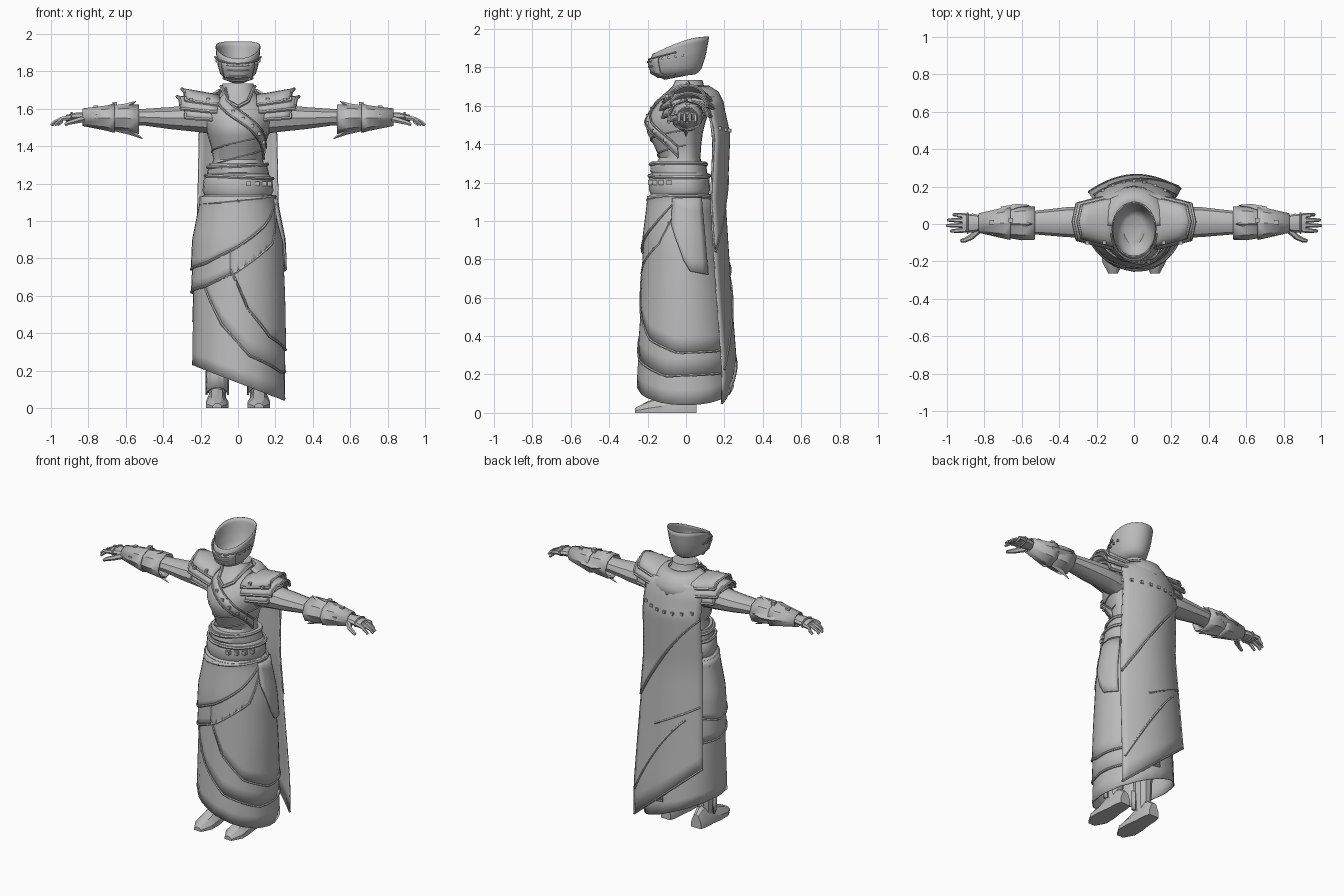
import bpy, bmesh, math
from math import sin, cos, pi, radians
from mathutils import Vector

cube = bpy.data.objects.get("Cube")
if cube:
    bpy.data.objects.remove(cube)

grey = bpy.data.materials.new("plain grey")
grey.use_nodes = True
grey.diffuse_color = (0.5, 0.5, 0.5, 1)
grey.node_tree.nodes["Principled BSDF"].inputs["Base Color"].default_value = (0.5, 0.5, 0.5, 1)


def finish(name, bm, thick=0, mirror=False, angle=35):
    bmesh.ops.recalc_face_normals(bm, faces=bm.faces)
    me = bpy.data.meshes.new(name)
    bm.to_mesh(me)
    bm.free()
    me.materials.append(grey)
    me.shade_smooth()
    me.set_sharp_from_angle(angle=radians(angle))
    ob = bpy.data.objects.new(name, me)
    bpy.context.collection.objects.link(ob)
    if thick:
        mod = ob.modifiers.new("Thickness", "SOLIDIFY")
        mod.thickness, mod.offset = thick, 0
    if mirror:
        ob.modifiers.new("Mirror", "MIRROR")
    return ob


def add_rows(bm, rows, closed=False, caps=False):
    vs = [[bm.verts.new(p) for p in row] for row in rows]
    n = len(vs[0])
    for a, b in zip(vs, vs[1:]):
        for i in range(n if closed else n - 1):
            j = (i + 1) % n
            bm.faces.new((a[i], a[j], b[j], b[i]))
    if caps:
        bm.faces.new(vs[0])
        bm.faces.new(vs[-1])


def sheet(name, rows, closed=False, caps=False, **kw):
    bm = bmesh.new()
    add_rows(bm, rows, closed, caps)
    return finish(name, bm, **kw)


def tubes(name, paths, r=0.007, tip=None, n=6, **kw):
    """Round strips along paths, optionally tapering to a tip radius."""
    bm = bmesh.new()
    for path in paths:
        pts = [Vector(p) for p in path]
        rows = []
        for i, p in enumerate(pts):
            d = (pts[min(i + 1, len(pts) - 1)] - pts[max(i - 1, 0)]).normalized()
            side = d.cross(Vector((0, 0, 1)) if abs(d.z) < 0.9 else Vector((0, 1, 0))).normalized()
            up = side.cross(d)
            k = r if tip is None else r + (tip - r) * i / (len(pts) - 1)
            rows.append([p + (side * cos(t * 2 * pi / n) + up * sin(t * 2 * pi / n)) * k for t in range(n)])
        add_rows(bm, rows, True, True)
    return finish(name, bm, **kw)


def studs(name, points, size=0.018, **kw):
    bm = bmesh.new()
    for p in points:
        made = bmesh.ops.create_cube(bm, size=size)["verts"]
        bmesh.ops.translate(bm, verts=made, vec=p)
    return finish(name, bm, **kw)


def lerp(table, t):
    """Piecewise linear lookup in rows of (key, value, ...)."""
    if t <= table[0][0]:
        return table[0][1:]
    for a, b in zip(table, table[1:]):
        if t <= b[0]:
            k = (t - a[0]) / (b[0] - a[0])
            return [p + (q - p) * k for p, q in zip(a[1:], b[1:])]
    return table[-1][1:]


def body(table, deg, z, off=0.0):
    """Point on a draped form; 0 degrees is the front, 90 the model's left."""
    rx, yf, yb = lerp(table, z)
    a = radians(deg)
    return Vector(((rx + off) * sin(a), -cos(a) * ((-yf if cos(a) > 0 else yb) + off), z))


def steps(a, b, n):
    return [a + (b - a) * i / n for i in range(n + 1)]


# Skirt with slanted hem
SKIRT = [(0, .25, -.255, .255), (.2, .243, -.248, .238), (.6, .236, -.222, .205), (.9, .222, -.205, .16),
         (1.1, .182, -.18, .125), (1.2, .18, -.18, .115), (1.3, .15, -.175, .1)]


def hem(deg):
    return .135 - .095 * sin(radians(deg))


sheet("skirt", [[body(SKIRT, d, hem(d) + (1.14 - hem(d)) * v, .003 * cos(radians(d * 12)))
                 for d in range(0, 360, 12)] for v in steps(0, 1, 14)], closed=True, thick=.006)

# Wrapped skirt layers with raised borders
WRAPS = [("upper_wrap", [(-180, .82), (-90, .74), (-45, .77), (0, .86), (40, .98), (78, 1.12)], .02),
         ("second_wrap", [(-180, .6), (-90, .62), (-45, .65), (0, .73), (50, .88), (80, 1.1)], .013),
         ("left_wrap", [(-10, .74), (0, .66), (12, .53), (42, .38), (80, .31), (130, .32), (180, .38)], .013),
         ("lower_wrap", [(-46, .64), (-21, .45), (14, .28), (65, .19), (120, .2), (180, .22)], .007)]
for name, edge, off in WRAPS:
    degs = steps(edge[0][0], edge[-1][0], 26)
    low = [lerp(edge, d)[0] for d in degs]
    sheet(name, [[body(SKIRT, d, z + (1.13 - z) * v, off) for d, z in zip(degs, low)]
                 for v in steps(0, 1, 10)], thick=.007)
    tubes(name + "_border", [[body(SKIRT, d, z, off + .002) for d, z in zip(degs, low)]], .007)

# Side tabard
TAB = [(70, .98), (92, .74), (122, .72)]
sheet("side_tabard", [[body(SKIRT, d, lerp(TAB, d)[0] * (1 - v) + 1.12 * v, .027) for d in steps(70, 122, 6)]
                      for v in steps(0, 1, 6)], thick=.012)

# Belt and waist rolls
BELT = [(1.08, .195, -.197, .135), (1.13, .195, -.195, .13), (1.14, .18, -.185, .12), (1.16, .19, -.192, .125),
        (1.23, .182, -.192, .122), (1.25, .165, -.18, .11), (1.26, .165, -.187, .11), (1.31, .152, -.18, .1)]
sheet("belt", [[body(BELT, d, r[0]) for d in range(0, 360, 15)] for r in BELT], closed=True, caps=True)
for name, z, slope in (("top_roll", 1.295, .008), ("middle_roll", 1.235, -.008), ("bottom_roll", 1.11, .02)):
    tubes(name, [[body(BELT, d, z + slope * sin(radians(d)), .003) for d in range(0, 361, 15)]], .01)
studs("belt_studs", [body(BELT, d, 1.2, .003) for d in (18, 33, 48, 63)], .024)

# Torso and neck
TORSO = [(1.27, .15, -.17, .09), (1.33, .132, -.14, .075), (1.4, .145, -.17, .08), (1.46, .163, -.203, .088),
         (1.51, .178, -.208, .1), (1.57, .19, -.18, .12), (1.63, .165, -.135, .13), (1.665, .105, -.105, .115),
         (1.7, .085, -.07, .095), (1.735, .082, -.055, .085)]
sheet("torso", [[body(TORSO, d, r[0]) for d in range(0, 360, 15)] for r in TORSO], closed=True, caps=True)

# Chest sash, collar and seams
SASH = [(-45, 1.68), (-15, 1.6), (20, 1.52), (50, 1.44), (75, 1.36)]


def sash(d, dz, off):
    return body(TORSO, d, lerp(SASH, d)[0] + dz, off)


sheet("chest_sash", [[sash(d, dz, .008) for d in steps(-45, 75, 14)] for dz in (-.03, 0, .03)], thick=.009)
tubes("sash_borders", [[sash(d, dz, .011) for d in steps(-45, 75, 14)] for dz in (-.03, .03)], .006)
studs("sash_studs", [sash(d, 0, .012) for d in (-8, 8, 24, 40, 56)], .017)
tubes("collar_folds", [[body(TORSO, s * d, z, .008) for d, z in ((0, 1.61), (20, 1.64), (50, 1.69), (100, 1.72))]
                       for s in (1, -1)], .01)
tubes("bodice_seams", [[body(TORSO, d, z + d * .0006, .003) for d in range(-90, 91, 10)]
                       for z in (1.34, 1.42)], .004)

# Cape with a layered upper half
CAPE = [(.05, .25, .262), (.25, .25, .262), (.6, .238, .235), (1.1, .215, .203), (1.45, .208, .218),
        (1.58, .205, .19), (1.68, .17, .15)]


def cape(u, z, off=0.0):
    w, y = lerp(CAPE, z)
    return Vector((w * u, y + off - .075 * u * u, z))


def cape_layer(name, low, off):
    us = steps(-1, 1, 14)
    sheet(name, [[cape(u, low(u) + (1.66 - .03 * u * u - low(u)) * v, off) for u in us] for v in steps(0, 1, 14)],
          thick=.008)
    tubes(name + "_border", [[cape(u, low(u), off) for u in us]], .007)


cape_layer("cape", lambda u: .26 - .21 * u, 0)
cape_layer("cape_overlay", lambda u: 1.14 - .3 * u + .05 * (1 - u * u), .009)
tubes("cape_folds", [[cape(u, .62 - .32 * u - .1 * u * u, .005) for u in steps(-.6, .95, 10)],
                     [cape(u, .75 - .12 * u, .005) for u in steps(-.95, .3, 6)]], .007)
studs("cape_studs", [cape(u, 1.47 + .02 * u * u, .014) for u in steps(-.8, .8, 6)], .018)
COWL = [(1.56, .2, -.1, .2), (1.62, .2, -.1, .19), (1.67, .15, -.1, .165), (1.7, .1, -.08, .115)]
sheet("cowl", [[body(COWL, d, r[0]) for d in steps(85, 275, 14)] for r in COWL], thick=.012)

# Open helm with tilted rim
HELM = [(0, .055, -.11, .045, 1.738, 1.765), (.2, .09, -.17, .075, 1.765, 1.785),
        (.55, .11, -.19, .1, 1.825, 1.86), (1, .117, -.172, .118, 1.868, 1.96)]


def helm(d, v, off=0.0):
    rx, yf, yb, zf, zb = lerp(HELM, v)
    a = radians(d)
    mid, half = (yf + yb) / 2, (yb - yf) / 2
    return Vector(((rx + off) * sin(a), mid - (half + off) * cos(a), zf + (zb - zf) * sin((1 - cos(a)) * pi / 4)))


helm_rows = [[helm(d, v) for d in range(0, 360, 15)] for v in steps(0, 1, 8)]
bm = bmesh.new()
add_rows(bm, helm_rows, True)
bmesh.ops.holes_fill(bm, edges=[e for e in bm.edges if e.is_boundary and
                                max(v.co.z for v in e.verts) < 1.767 and e.verts[0].co.y < .05])
finish("helm", bm, thick=.006)
sheet("mouth_guard", [[helm(d, v, .007) for d in steps(-48, 48, 8)] for v in steps(.1, .7, 5)], thick=.009)
tubes("mask_ridges", [[helm(d, v, .011) for d in steps(-w, w, 10)]
                      for v, w in ((.25, 30), (.42, 30), (.58, 30), (.72, 85), (.08, 80))], .005)
studs("mask_studs", [helm(s * d, .6, .004) for s in (1, -1) for d in (58, 72, 86, 100)], .013)


# Arms, built on the model's left and mirrored
def limb(name, rings, n=10, caps=True, **kw):
    sheet(name, [[(x, y + ry * cos(t * 2 * pi / n), z + rz * sin(t * 2 * pi / n)) for t in range(n)]
                 for x, y, z, ry, rz in rings], closed=True, caps=caps, mirror=True, **kw)


limb("sleeves", [(.13, 0, 1.55, .085, .09), (.24, .01, 1.55, .085, .075), (.36, .01, 1.55, .08, .062),
                 (.5, .008, 1.555, .066, .047), (.62, .005, 1.555, .055, .045), (.82, .005, 1.555, .04, .032)])
limb("forearm_guards", [(.53, .005, 1.545, .085, .075), (.6, .005, 1.55, .088, .07), (.74, .005, 1.55, .065, .053)],
     8, False, thick=.008)
limb("wrist_cuffs", [(.66, .005, 1.55, .086, .075), (.7, .005, 1.55, .078, .064), (.83, .005, 1.555, .048, .043)],
     8, False, thick=.008)
tubes("elbow_spikes", [[(.66, 0, 1.585), (.6, 0, 1.61), (.545, 0, 1.64)], [(.66, 0, 1.515), (.58, 0, 1.48), (.51, 0, 1.44)],
                       [(.7, .06, 1.55), (.62, .09, 1.55), (.56, .1, 1.56)]], .035, .002, 4, mirror=True)
studs("cuff_studs", [(.75, -.05, 1.56), (.76, .01, 1.605), (.66, .02, 1.625)], .024, mirror=True)
limb("palms", [(.8, .005, 1.555, .035, .028), (.86, .005, 1.557, .05, .025), (.92, .005, 1.55, .048, .018)])
tubes("fingers", [[(.9, y, 1.552), (.94, y * 1.1, 1.547), (tip - .02, y * 1.15, 1.53), (tip, y * 1.15, 1.512)]
                  for y, tip in ((-.032, .98), (-.007, 1.0), (.018, .995), (.043, .965))],
      .0145, .008, mirror=True)
tubes("thumbs", [[(.83, -.03, 1.545), (.87, -.07, 1.535), (.905, -.087, 1.525), (.925, -.09, 1.515)]], .019, .009, mirror=True)
tubes("hand_strap", [[(.89, .005 + .053 * cos(t * pi / 5), 1.555 + .025 * sin(t * pi / 5)) for t in range(11)]],
      .006, mirror=True)


# Shoulder plates: overlapping arched lames with rolled rims
def lame(name, inner, outer):
    def arch(u, t):
        x, ry, top, low = [a + (b - a) * u for a, b in zip(inner, outer)]
        return Vector((x - .02 * abs(cos(t)) * u, .012 - ry * cos(t), low + (top - low) * sin(t)))
    ts = steps(0, pi, 10)
    sheet(name, [[arch(u, t) for t in ts] for u in steps(0, 1, 4)], thick=.012, mirror=True)
    tubes(name + "_rim", [[arch(1, t) for t in ts], [arch(u, 0) for u in steps(0, 1, 3)],
                          [arch(u, pi) for u in steps(0, 1, 3)]], .009, mirror=True)


lame("shoulder_plate_top", (.1, .13, 1.67, 1.62), (.3, .085, 1.705, 1.645))
lame("shoulder_plate_middle", (.11, .145, 1.64, 1.58), (.325, .095, 1.665, 1.6))
lame("shoulder_plate_lower", (.13, .135, 1.62, 1.54), (.3, .1, 1.625, 1.55))
studs("shoulder_studs", [(x, -.1, 1.65) for x in (.16, .25)], .018, mirror=True)

# Legs and pointed boots
sheet("legs", [[(.11 + r * cos(t * pi / 5), -.05 + r * sin(t * pi / 5), z) for t in range(10)]
               for z, r in ((.06, .045), (.2, .055), (.6, .07))], closed=True, caps=True, mirror=True)
BOOT = [(.055, .035, .09), (.02, .045, .12), (-.06, .05, .13), (-.13, .06, .085), (-.2, .06, .06), (-.265, .025, .025)]
sheet("boots", [[(.112 + w * x, y, h * z) for x, z in ((-1, 0), (-1, .4), (-.5, .9), (0, 1), (.5, .9), (1, .4), (1, 0))]
                for y, w, h in BOOT], closed=True, caps=True, mirror=True, angle=25)
sheet("shin_guards", [[(.11 + .058 * sin(t), -.055 - .065 * cos(t), z + .04 * cos(t)) for t in steps(-1.6, 1.6, 6)]
                      for z in (.07, .13, .2)], thick=.01, mirror=True, angle=20)
